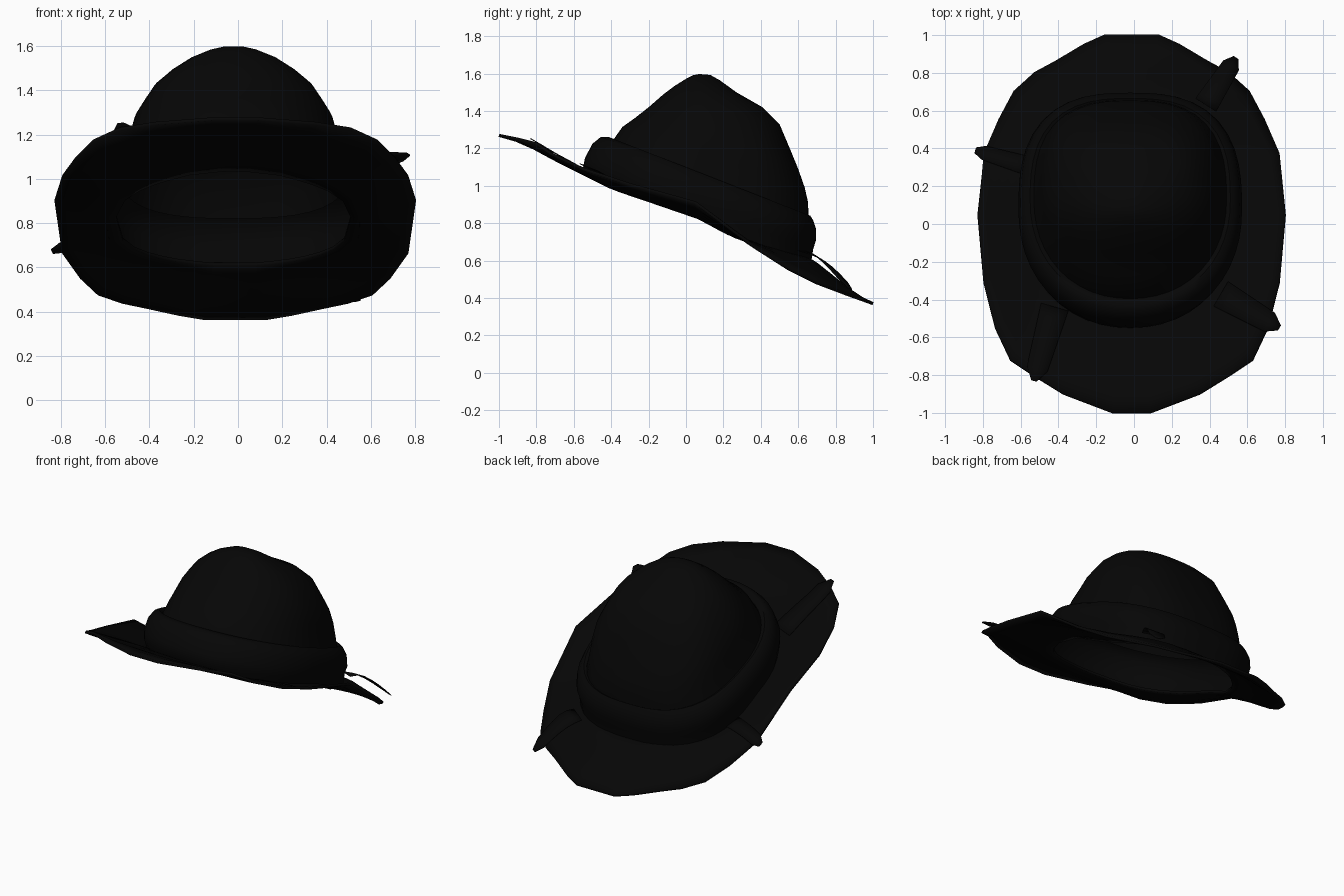
import bpy
import math
from mathutils import Vector

if "Cube" in bpy.data.objects:
    bpy.data.objects.remove(bpy.data.objects["Cube"])

black = bpy.data.materials.new("soft black felt")
black.diffuse_color = (0.0018, 0.0018, 0.0018, 1)
black.use_nodes = True
black.node_tree.nodes["Principled BSDF"].inputs["Base Color"].default_value = black.diffuse_color

CX = -0.02


def lerp_table(table, v):
    if v <= table[0][0]:
        return table[0][1]
    for (a, za), (b, zb) in zip(table, table[1:]):
        if v <= b:
            return za + (zb - za) * (v - a) / (b - a)
    return table[-1][1]


def make(name, verts, faces, thickness=0.0, angle=50):
    me = bpy.data.meshes.new(name)
    me.from_pydata(verts, [], faces)
    me.materials.append(black)
    ob = bpy.data.objects.new(name, me)
    bpy.context.collection.objects.link(ob)
    bpy.ops.object.select_all(action='DESELECT')
    ob.select_set(True)
    bpy.context.view_layer.objects.active = ob
    bpy.ops.object.mode_set(mode='EDIT')
    bpy.ops.mesh.select_all(action='SELECT')
    bpy.ops.mesh.normals_make_consistent(inside=False)
    bpy.ops.object.mode_set(mode='OBJECT')
    bpy.ops.object.shade_smooth_by_angle(angle=math.radians(angle))
    if thickness:
        mod = ob.modifiers.new("thickness", 'SOLIDIFY')
        mod.thickness = thickness
        mod.offset = 0
    return ob


def loft(rings, closed=True):
    n = len(rings[0])
    verts = [p for r in rings for p in r]
    faces = []
    for k in range(len(rings) - 1):
        for i in range(n if closed else n - 1):
            j = (i + 1) % n
            faces.append((k*n + i, k*n + j, (k+1)*n + j, (k+1)*n + i))
    return verts, faces


def oval(angle, yf, yb, hw, back=2.7):
    """Point on an oval, rounder at the front and squarer at the back."""
    yc, hy = (yf + yb) / 2, (yb - yf) / 2
    c, s = math.cos(angle), math.sin(angle)
    e = back if s > 0 else 2.15
    r = (abs(c / hw) ** e + abs(s / hy) ** e) ** (-1 / e)
    return CX + r * c, yc + r * s


# Brim heights along the middle and along the outer edge, by y
Z_MID = [(-1, 1.27), (-.75, 1.16), (-.54, 1.06), (-.4, .99), (-.2, .92), (.03, .85),
         (.2, .75), (.4, .68), (.66, .61), (.85, .48), (1, .37)]
Z_EDGE = [(-1, 1.27), (-.9, 1.25), (-.8, 1.225), (-.72, 1.17), (-.55, 1.09), (-.31, 1.01),
          (.05, .91), (.37, .67), (.62, .51), (.7, .48), (.86, .42), (1, .37)]


def brim_z(y, t):
    k = t ** 2
    return lerp_table(Z_MID, y) * (1 - k) + lerp_table(Z_EDGE, y) * k


# Brim: from the head opening out to a slightly irregular outline
half = [(.14, 1), (.25, .95), (.4, .86), (.51, .8), (.62, .7), (.7, .55), (.78, .37),
        (.812, .05), (.78, -.31), (.72, -.55), (.64, -.72), (.52, -.8), (.36, -.9), (.1, -1)]
outline = [(x - .01, y) for x, y in half] + [(-x - .015, y) for x, y in reversed(half)]
rings = []
for step in range(7):
    t = step / 6
    ring = []
    for x, y in outline:
        ix, iy = oval(math.atan2(y - .07, x - CX), -.5, .65, .53, 2.0)
        px, py = ix + (x - ix) * t, iy + (y - iy) * t
        ring.append((px, py, brim_z(py, t)))
    rings.append(ring)
make("brim", *loft(rings), thickness=0.016)

# Rings: front y, front z, back y, back z, half width
BAND = [(-.55, 1.10, .68, .66, .58), (-.54, 1.15, .695, .71, .592),
        (-.50, 1.225, .695, .77, .58), (-.455, 1.262, .68, .815, .555),
        (-.415, 1.262, .665, .84, .53), (-.395, 1.24, .655, .835, .51)]
CROWN = [(-.40, 1.23, .655, .82, .512), (-.34, 1.315, .653, .91, .485),
         (-.27, 1.365, .635, .99, .47), (-.2, 1.42, .60, 1.09, .45),
         (-.16, 1.455, .555, 1.2, .41), (-.12, 1.49, .5, 1.33, .36),
         (-.06, 1.535, .41, 1.42, .285), (0, 1.572, .27, 1.50, .2),
         (.04, 1.592, .18, 1.565, .11), (.07, 1.598, .13, 1.593, .05)]
N = 48


def oval_ring(yf, zf, yb, zb, hw):
    out = []
    for i in range(N):
        x, y = oval(2 * math.pi * i / N, yf, yb, hw)
        out.append((x, y, zf + (zb - zf) * (y - yf) / (yb - yf)))
    return out


# Hat band, its lower hem following the brim
hem = []
for i in range(N):
    x, y = oval(2 * math.pi * i / N, -.53, .67, .57)
    hem.append((x, y, brim_z(y, .12) - .005))
make("hat_band", *loft([hem] + [oval_ring(*r) for r in BAND]))

# Crown with a closed top
v, f = loft([oval_ring(*r) for r in CROWN])
f.append(tuple(range(len(v) - N, len(v))))
make("crown", v, f)


# Loose cloth strips lying along the brim, each ending in a ragged tip
def strip(name, root, tip, width, lift):
    a, b = Vector((*root, 0)), Vector((*tip, 0))
    side = (b - a).cross(Vector((0, 0, 1))).normalized()
    rows = []
    for i in range(7):
        t = i / 6
        w = width * (1 - .3 * t) if i < 6 else .03
        row = []
        for s in (-.5, 0, .5):
            p = a.lerp(b, t) + side * w * s
            z = brim_z(p.y, .1 + .9 * t) + .012 + lift * math.sin(math.pi * (.1 + .75 * t))
            row.append((p.x, p.y, z))
        rows.append(row)
    make(name, *loft(rows, closed=False), thickness=0.004)


strip("strip_back_right", (.38, .63), (.54, .88), .13, .05)
strip("strip_back_left", (-.57, .31), (-.84, .39), .10, .005)
strip("strip_front_right", (.46, -.37), (.77, -.55), .15, .02)
strip("strip_front_left", (-.42, -.44), (-.53, -.83), .15, .015)
